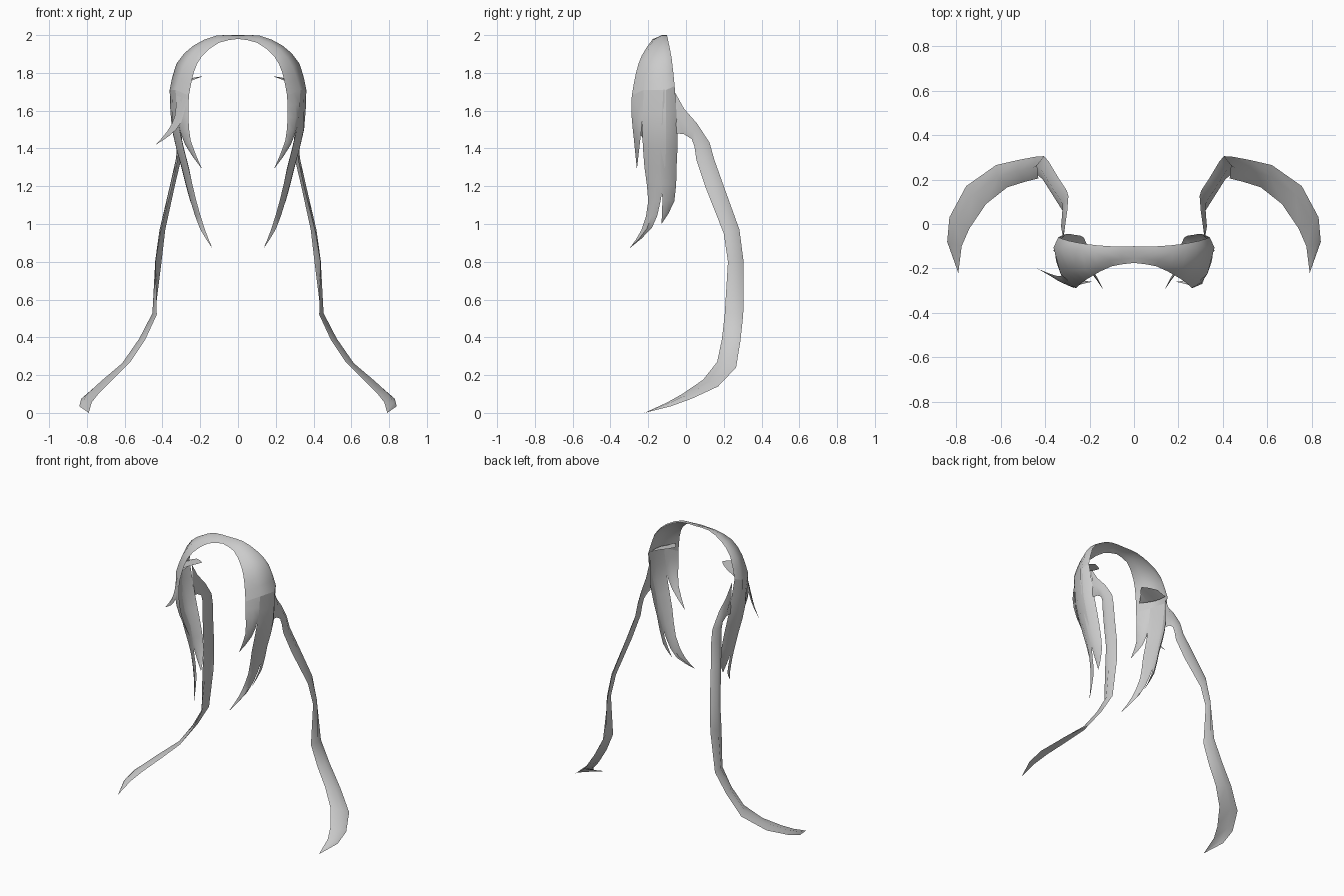
import bpy
from mathutils import Vector


def spline(pts, steps):
    """Catmull-Rom resampling of a list of points."""
    p = [Vector(q) for q in pts]
    p = [2 * p[0] - p[1]] + p + [2 * p[-1] - p[-2]]
    out = []
    for i in range(1, len(p) - 2):
        a, b, c, d = p[i - 1:i + 3]
        for s in range(steps):
            t = s / steps
            out.append(0.5 * (2 * b + (c - a) * t + (2 * a - 5 * b + 4 * c - d) * t * t
                              + (3 * b - a - 3 * c + d) * t ** 3))
    return out + [p[-2]]


def sheet(name, columns, steps=2, mirror=True):
    """Skin a sheet of hair between columns of points running root to tip."""
    cols = [spline(c, steps) for c in columns]
    n, rows = len(cols), len(cols[0])
    verts = [c[r] for r in range(rows) for c in cols]
    faces = [(r * n + i, r * n + i + 1, r * n + n + i + 1, r * n + n + i)
             for r in range(rows - 1) for i in range(n - 1)]
    me = bpy.data.meshes.new(name)
    me.from_pydata(verts, [], faces)
    ob = bpy.data.objects.new(name, me)
    bpy.context.collection.objects.link(ob)
    if mirror:
        m = ob.modifiers.new("Mirror", 'MIRROR')
        m.merge_threshold = 0.002
    bpy.context.view_layer.objects.active = ob
    ob.select_set(True)
    bpy.ops.object.shade_smooth_by_angle(angle=0.9)
    ob.select_set(False)
    return ob


def lock(name, a, b, bow, steps=2, mirror=True):
    """Strand between two edges, flat at the root, bowed outward, tapering to the tip."""
    mid = []
    for i, (p, q) in enumerate(zip(a, b)):
        p, q = Vector(p), Vector(q)
        k = min(1, (p - q).length / 0.08) if i else 0
        mid.append((p + q) / 2 + Vector(bow) * k)
    return sheet(name, [a, mid, b], steps, mirror)


# Band arching over the crown: front edge, two ridges, back edge
sheet("crown_band", [
    [(0, -.175, 1.98), (.10, -.19, 1.96), (.19, -.235, 1.89), (.235, -.265, 1.80), (.26, -.287, 1.68)],
    [(0, -.155, 1.985), (.11, -.165, 1.98), (.22, -.20, 1.925), (.29, -.215, 1.83), (.33, -.225, 1.71)],
    [(0, -.125, 1.997), (.115, -.13, 1.997), (.235, -.12, 1.945), (.325, -.11, 1.85), (.362, -.105, 1.71)],
    [(0, -.10, 2.0), (.11, -.10, 1.997), (.215, -.09, 1.95), (.295, -.075, 1.87), (.34, -.06, 1.73)],
])

# Thin lock framing the face
lock("front_lock",
     [(.26, -.287, 1.68), (.262, -.288, 1.57), (.25, -.275, 1.44), (.19, -.26, 1.29)],
     [(.33, -.225, 1.71), (.322, -.23, 1.56), (.28, -.245, 1.42), (.19, -.26, 1.29)],
     (.015, -.01, 0))

# Long side lock that sweeps forward to its tip
lock("side_lock_long",
     [(.33, -.225, 1.71), (.31, -.232, 1.5), (.262, -.22, 1.3), (.22, -.2, 1.12),
      (.175, -.235, .97), (.135, -.30, .87)],
     [(.362, -.105, 1.71), (.35, -.105, 1.5), (.298, -.11, 1.3), (.25, -.135, 1.12),
      (.20, -.18, .98), (.135, -.30, .87)],
     (.018, 0, 0))

# Shorter side lock behind it
lock("side_lock_short",
     [(.362, -.12, 1.71), (.348, -.13, 1.5), (.30, -.135, 1.3), (.255, -.125, 1.13), (.20, -.13, 1.0)],
     [(.34, -.06, 1.73), (.305, -.045, 1.48), (.26, -.05, 1.3), (.225, -.062, 1.12), (.20, -.13, 1.0)],
     (.016, 0, 0))

# Roots of the side hair curling inward above the temple
sheet("temple_curl", [
    [(.265, -.26, 1.74), (.325, -.17, 1.74), (.335, -.075, 1.735)],
    [(.235, -.21, 1.775), (.185, -.14, 1.782), (.27, -.08, 1.765)],
])

# Single outward flick on the left only
lock("left_flick",
     [(-.27, -.287, 1.66), (-.30, -.275, 1.54), (-.36, -.24, 1.47), (-.435, -.20, 1.42)],
     [(-.325, -.23, 1.68), (-.335, -.235, 1.57), (-.375, -.225, 1.49), (-.435, -.20, 1.42)],
     (-.012, -.01, 0), mirror=False)

# Long tail sweeping back, down and then outward: back edge and front edge
lock("long_tail",
     [(.32, -.06, 1.70), (.31, -.01, 1.61), (.30, .06, 1.53), (.295, .125, 1.43), (.302, .15, 1.34),
      (.335, .20, 1.2), (.385, .283, .97),
      (.405, .305, .8), (.44, .303, .52), (.52, .288, .38), (.62, .265, .24), (.755, .17, .14),
      (.83, .03, .075), (.84, -.08, .035), (.79, -.22, 0)],
     [(.315, -.05, 1.48), (.31, -.01, 1.475), (.31, .03, 1.45), (.312, .045, 1.41), (.318, .055, 1.34),
      (.35, .105, 1.19), (.41, .20, .95),
      (.435, .222, .8), (.43, .205, .52), (.49, .19, .39), (.57, .165, .27), (.665, .09, .175),
      (.74, -.02, .10), (.775, -.10, .055), (.79, -.22, 0)],
     (.018, 0, .008), steps=1)
